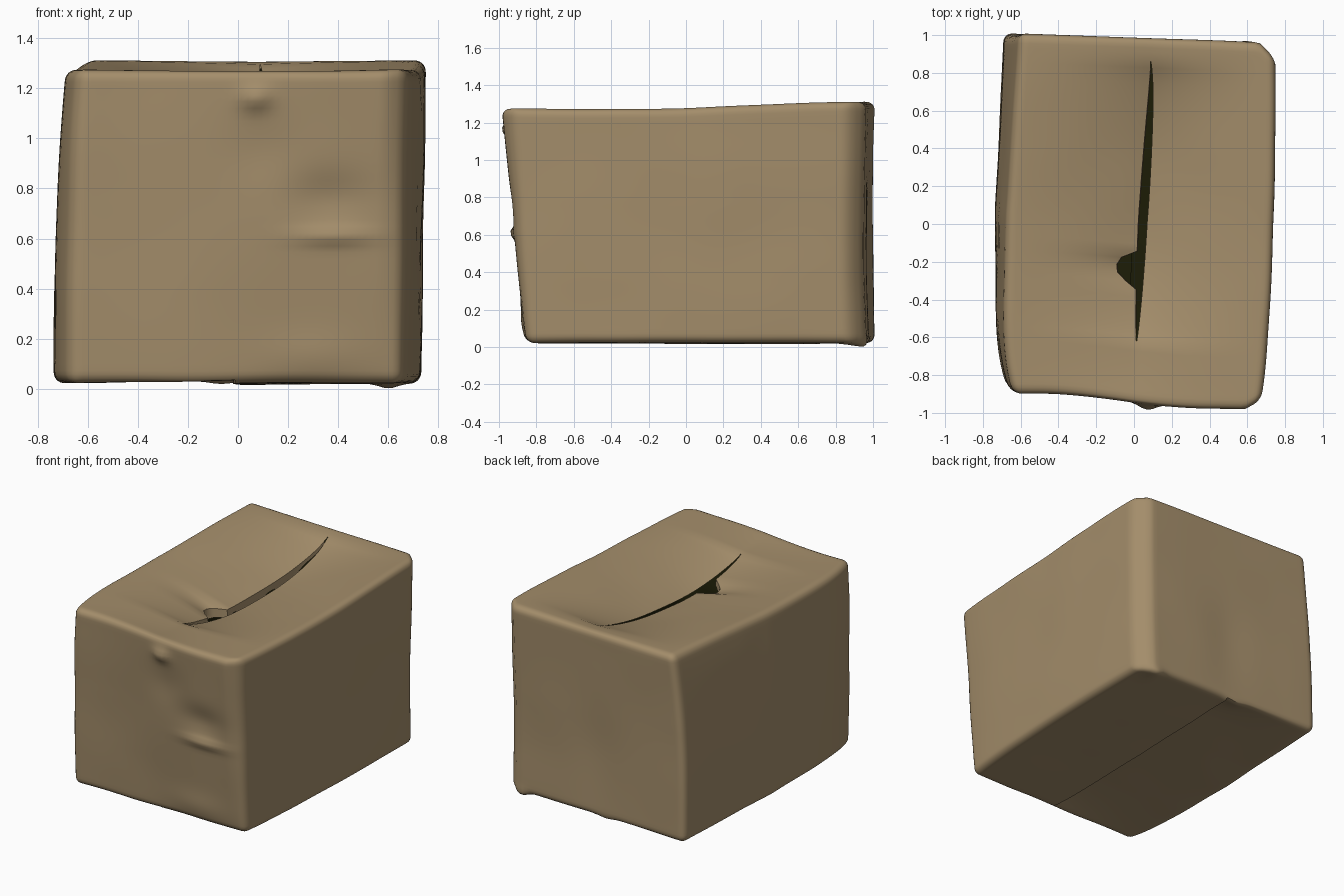
import bpy, bmesh, math
from mathutils import Vector, noise

if "Cube" in bpy.data.objects:
    bpy.data.objects.remove(bpy.data.objects["Cube"])

N = 44                       # grid steps along each side of the box
HALF = (0.71, 0.94, 0.63)    # half sizes used for rounding the edges
R = 0.045                    # edge radius
CENTRE = Vector((0, 0, 0.65))

# dents and folds: centre, radii, push
DENTS = [
    ((0.38, -0.93, 0.61), (0.15, 0.2, 0.03), (0, -0.025, 0)),    # front ledge
    ((0.36, -0.93, 0.76), (0.16, 0.2, 0.10), (0, 0.025, 0)),     # hollow above it
    ((0.07, -0.95, 1.16), (0.06, 0.2, 0.045), (0, -0.035, 0)),   # torn tab
    ((0.10, -0.93, 0.95), (0.14, 0.2, 0.14), (0, 0.015, 0)),
    ((0.30, -0.87, 0.12), (0.20, 0.2, 0.10), (0, -0.015, 0)),
    ((0.00, 0.97, 0.40), (0.18, 0.2, 0.30), (0, -0.015, 0)),     # back crease
    ((0.60, 0.93, 0.02), (0.05, 0.08, 0.03), (0, 0.02, -0.02)),  # bottom corner tab
    ((-0.06, 0.96, 0.02), (0.07, 0.1, 0.04), (0, 0, -0.015)),
]


def material(name, rgb):
    m = bpy.data.materials.new(name)
    m.diffuse_color = (*rgb, 1)
    m.use_nodes = True
    m.node_tree.nodes["Principled BSDF"].inputs["Base Color"].default_value = m.diffuse_color
    return m


card = material("brown cardboard", (0.37, 0.268, 0.146))
dark = material("dark inside", (0.012, 0.012, 0.002))


def gap(b):
    """How far the top slit is open at length position b."""
    return max(0.0, 1 - ((b - 0.1) / 0.76) ** 2) ** 0.7


def smooth(t):
    t = max(0, min(1, t))
    return t * t * (3 - 2 * t)


def shell(a, b, c, side=0):
    """Point of the crumpled box for a cube position in -1..1."""
    top, bottom = c == 1 and side, c == -1 and side
    near = 1 - abs(a)
    if top:                                   # slit edges
        y = b * 0.95
        e = (0.015 + 0.02 * b) * (1 - b ** 8)
        e += side * 0.024 * gap(b)
        if side < 0:
            e -= math.sqrt(max(0, 0.08 ** 2 - (y + 0.25) ** 2)) * 1.35
        a += e / 0.71 * near ** 2
    # round the edges
    p = Vector((a * HALF[0], b * HALF[1], c * HALF[2]))
    q = Vector([max(-h + R, min(h - R, v)) for v, h in zip(p, HALF)])
    d = p - q
    if d.length > 1e-6:
        p = q + d.normalized() * R
    a2, b2, c2 = (p[i] / HALF[i] for i in range(3))
    u = max(0, (c2 + 1) / 2)
    s = smooth((a2 + 0.8) / 1.4)
    # uneven walls
    xl = 0.735 - 0.045 * b2 if b2 > 0 else 0.735 - 0.065 * b2 ** 6
    xl = -xl + (0.06 + 0.025 * b2) * u ** 2.5
    xr = 0.73 + 0.03 * b2 - 0.0175 * b2 * b2 + 0.02 * (u - 0.6)
    if b2 < 0:
        xr -= 0.02 * b2 ** 6
    yf = -0.85 - 0.05 * u - 0.085 * u ** 0.8 * s
    yf += 0.05 * u * max(0, (a2 - 0.87) / 0.13)
    yb = 0.975 - 0.025 * a2 + 0.01 * (2 * u - 1) ** 2
    yb -= 0.08 * max(0, (a2 - 0.87) / 0.13)
    zt = 1.275 + 0.037 * smooth((b2 + 0.3) / 1.3)
    v = Vector((xl + (xr - xl) * (a2 + 1) / 2,
                yf + (yb - yf) * (b2 + 1) / 2,
                0.022 + (zt - 0.022) * u))
    # sagging flaps
    if top:
        v.z -= 0.04 * (1 - b ** 4) * near ** 1.2
        v.z -= (0.105 if side > 0 else 0.09) * gap(b) * near ** 1.7
    if bottom:
        v.z += (0.055 if side < 0 else -0.004) * (1 - b ** 6) * near ** 1.3
    for c0, r, push in DENTS:
        k = sum(((v[i] - c0[i]) / r[i]) ** 2 for i in range(3))
        v += Vector(push) * math.exp(-k)
    return v + (v - CENTRE).normalized() * 0.006 * noise.noise(v * 2.6)


def axis():
    """Grid positions, packed closer at the rounded ends."""
    ends = [1, 0.985, 0.965, 0.945]
    mid = [-0.92 + 1.84 * i / N for i in range(N + 1)]
    mid[N // 2] = 0.0
    return [-e for e in ends] + mid + ends[::-1]


AX = axis()
HALVES = ((-1, [t for t in AX if t <= 0]), (1, [t for t in AX if t >= 0]))


def sheet(bm, us, vs, fn):
    rows = [[bm.verts.new(fn(u, v)) for v in vs] for u in us]
    for r0, r1 in zip(rows, rows[1:]):
        for i in range(len(vs) - 1):
            bm.faces.new((r0[i], r0[i + 1], r1[i + 1], r1[i]))


def finish(bm, name, mat, flip=False):
    bmesh.ops.remove_doubles(bm, verts=bm.verts, dist=1e-5)
    bmesh.ops.recalc_face_normals(bm, faces=bm.faces)
    if flip:
        bmesh.ops.reverse_faces(bm, faces=bm.faces)
    me = bpy.data.meshes.new(name)
    bm.to_mesh(me)
    bm.free()
    me.materials.append(mat)
    ob = bpy.data.objects.new(name, me)
    bpy.context.collection.objects.link(ob)
    bpy.context.view_layer.objects.active = ob
    ob.select_set(True)
    bpy.ops.object.shade_smooth_by_angle(angle=math.radians(40))
    ob.select_set(False)


def walls_and_floor(bm, fit=lambda v: v):
    for k in (-1, 1):
        sheet(bm, AX, AX, lambda b, c: fit(shell(k, b, c)))
        sheet(bm, AX, AX, lambda a, c: fit(shell(a, k, c)))
    for side, half in HALVES:
        sheet(bm, half, AX, lambda a, b: fit(shell(a, b, -1, side)))


# outer box: walls, floor flaps and the two top flaps
bm = bmesh.new()
walls_and_floor(bm)
for side, half in HALVES:
    sheet(bm, half, AX, lambda a, b: shell(a, b, 1, side))
finish(bm, "cardboard_box", card)

# dark lining seen through the slit
bm = bmesh.new()
walls_and_floor(bm, lambda v: CENTRE + (v - CENTRE) * 0.97)
finish(bm, "inner_lining", dark, True)


# bent lip hanging from the left top flap
def lip(t, b):
    v = shell(0, b, 1, -1)
    jag = 0.75 + 0.25 * math.sin(b * 17)
    return v + Vector((0.004 * t, 0, -0.085 * t * gap(b) * jag))


bm = bmesh.new()
sheet(bm, [0, 0.5, 1], [b for b in AX if gap(b) > 0], lip)
finish(bm, "top_flap_lip", card)

# step between the two bottom flaps
bm = bmesh.new()
sheet(bm, [0, 1], [b for b in AX if abs(b) < 0.99],
      lambda t, b: shell(0, b, -1, 1).lerp(shell(0, b, -1, -1), t))
finish(bm, "bottom_seam_step", card)
